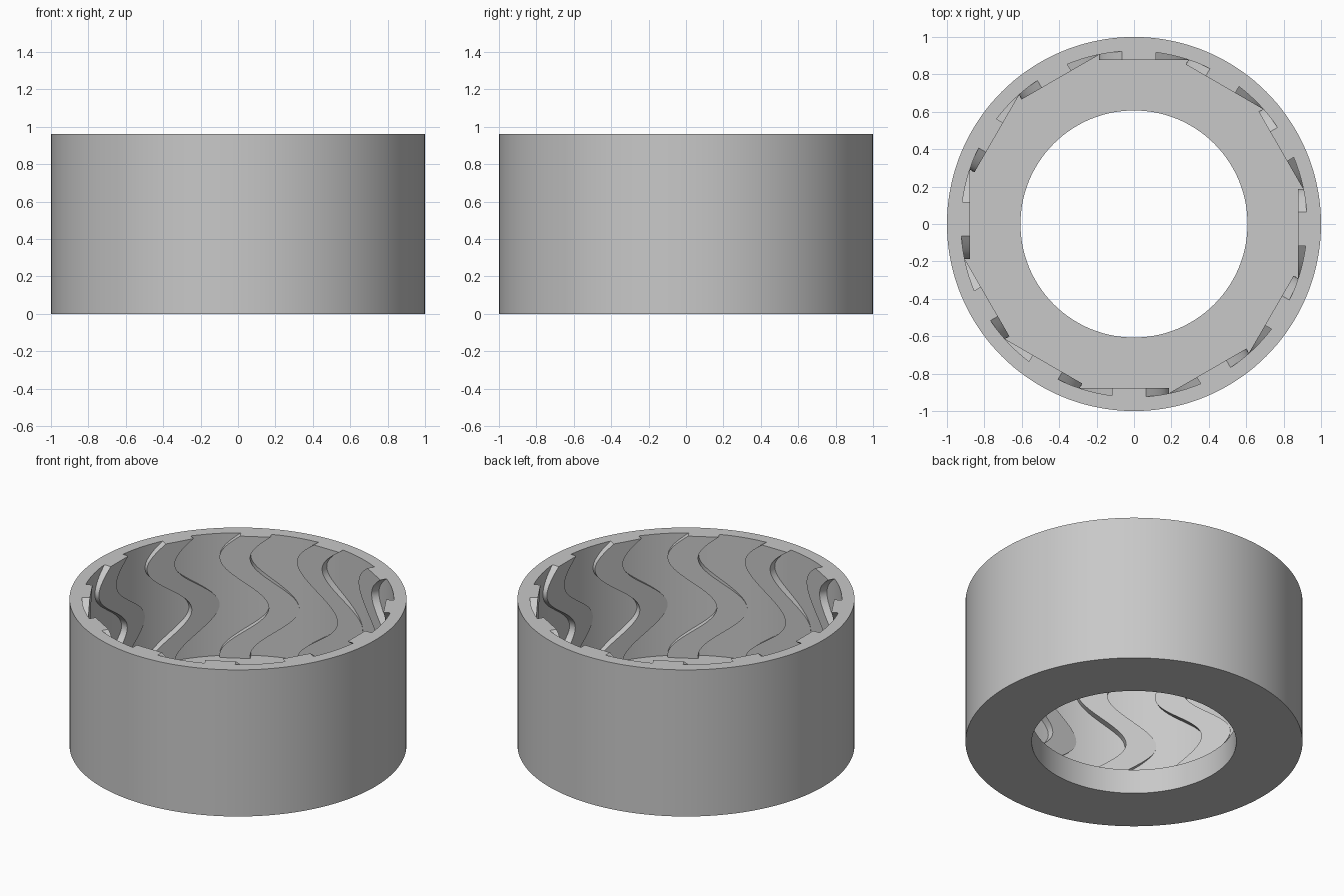
import bpy, bmesh, math
from mathutils import Matrix

HEIGHT, FLOOR, WALL, HOLE = 0.96, 0.16, 0.925, 0.607
RIBS, SEGMENTS, ROWS = 12, 144, 48

cube = bpy.data.objects.get("Cube")
if cube:
    bpy.data.objects.remove(cube, do_unlink=True)

grey = bpy.data.materials.new("plain_grey")
grey.use_nodes = True
colour = (0.58, 0.58, 0.58, 1)
grey.diffuse_color = colour
for node in grey.node_tree.nodes:
    if node.type == "BSDF_PRINCIPLED":
        node.inputs["Base Color"].default_value = colour


def finish(bm, name):
    """Turn a bmesh into a grey object, smooth with sharp edges."""
    bmesh.ops.recalc_face_normals(bm, faces=bm.faces)
    mesh = bpy.data.meshes.new(name)
    bm.to_mesh(mesh)
    bm.free()
    mesh.materials.append(grey)
    obj = bpy.data.objects.new(name, mesh)
    bpy.context.collection.objects.link(obj)
    bpy.ops.object.select_all(action="DESELECT")
    obj.select_set(True)
    bpy.context.view_layer.objects.active = obj
    bpy.ops.object.shade_smooth_by_angle(angle=math.radians(30))
    return obj


def bridge(bm, rings, closed):
    """Join successive four- or more-sided loops of vertices with quads."""
    pairs = list(zip(rings, rings[1:]))
    if closed:
        pairs.append((rings[-1], rings[0]))
    for a, b in pairs:
        for i in range(len(a)):
            j = (i + 1) % len(a)
            bm.faces.new((a[i], a[j], b[j], b[i]))


# Outer cup: a closed wall profile turned about z, with a holed floor
bm = bmesh.new()
profile = [(HOLE, 0), (1, 0), (1, HEIGHT), (WALL, HEIGHT), (WALL, FLOOR), (HOLE, FLOOR)]
rings = []
for s in range(SEGMENTS):
    a = math.tau * s / SEGMENTS
    rings.append([bm.verts.new((r * math.cos(a), r * math.sin(a), z)) for r, z in profile])
bridge(bm, rings, True)
finish(bm, "holed_cup")

# Wavy ribs: flat-faced S-shaped strips standing out of the inner wall
FACE, HALF_WIDTH, SWING, WAVE = 0.877, 0.091, 0.147, 0.64
BACK = WALL + 0.01


def rib_centre(z):
    return 0.051 - SWING * math.sin(math.tau * (HEIGHT - z) / WAVE + 0.16)


bm = bmesh.new()
rows = []
for k in range(ROWS + 1):
    z = FLOOR + (HEIGHT - FLOOR) * k / ROWS
    left, right = rib_centre(z) - HALF_WIDTH, rib_centre(z) + HALF_WIDTH
    outline = [(left, FACE), (right, FACE)]
    outline += [(x, math.sqrt(BACK ** 2 - x * x)) for x in (right, left)]
    rows.append([bm.verts.new((x, y, z)) for x, y in outline])
bridge(bm, rows, False)
bm.faces.new(rows[0])
bm.faces.new(rows[-1])
first = finish(bm, "wavy_rib_1")

for n in range(1, RIBS):
    rib = first.copy()
    rib.name = f"wavy_rib_{n + 1}"
    rib.matrix_world = Matrix.Rotation(math.tau * n / RIBS, 4, "Z")
    bpy.context.collection.objects.link(rib)
